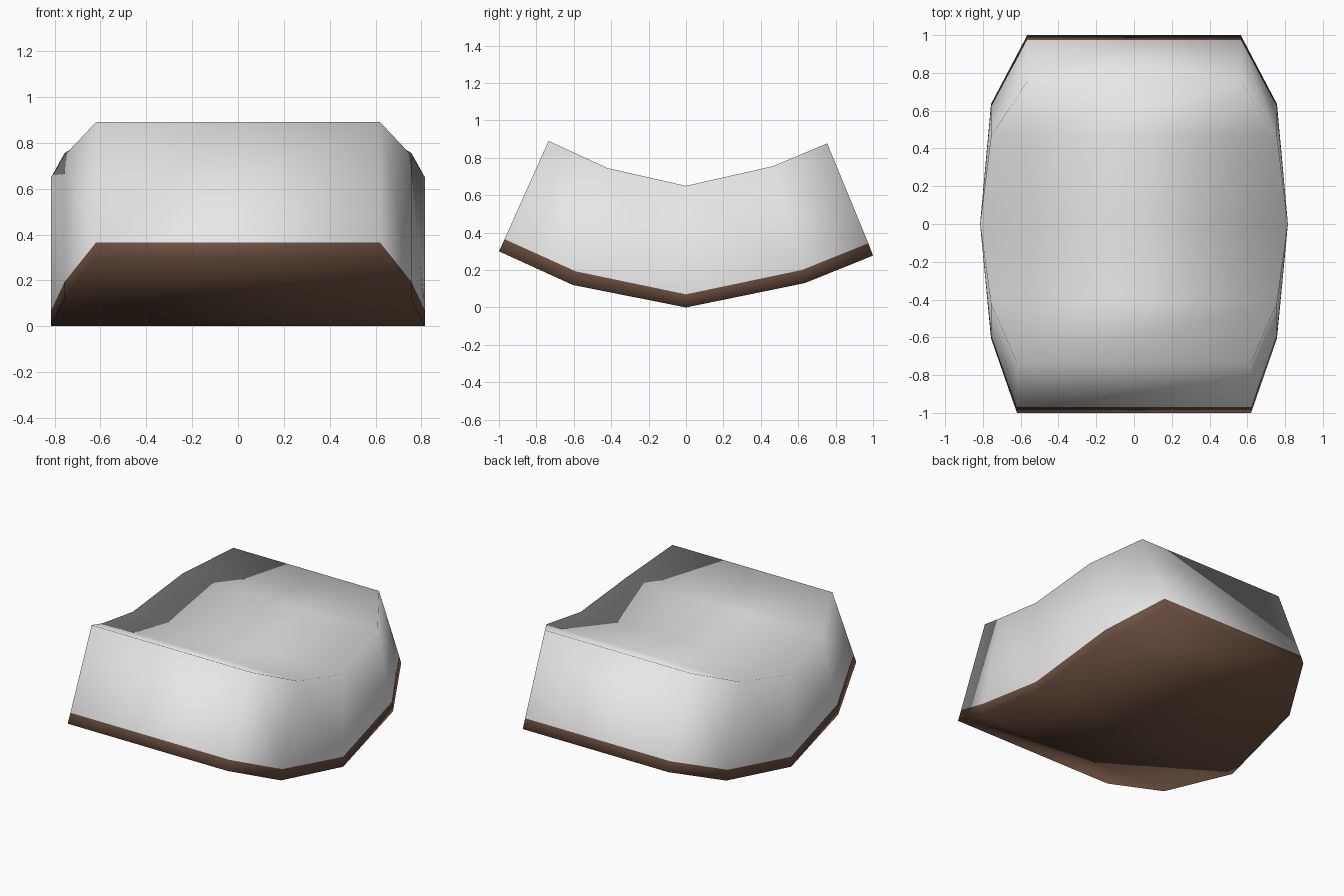
import bpy, bmesh

if "Cube" in bpy.data.objects:
    bpy.data.objects.remove(bpy.data.objects["Cube"])

def material(name, rgb):
    m = bpy.data.materials.new(name)
    m.diffuse_color = (*rgb, 1)
    m.use_nodes = True
    m.node_tree.nodes["Principled BSDF"].inputs["Base Color"].default_value = m.diffuse_color
    return m

# One row per cross-section: half width, then (y, z) of the base, band top and deck
STATIONS = [
    (0.62,  (-1.00, 0.30), (-0.97, 0.365), (-0.735, 0.89)),
    (0.757, (-0.605, 0.12), (-0.59, 0.193), (-0.42, 0.745)),
    (0.815, (0.00, 0.00), (0.00, 0.07), (0.00, 0.65)),
    (0.757, (0.635, 0.13), (0.62, 0.20), (0.465, 0.755)),
    (0.565, (1.00, 0.277), (0.975, 0.343), (0.755, 0.877)),
]

bm = bmesh.new()
# Rings run up the left side and down the right: L base, L band, L deck, R deck, R band, R base
rings = []
for w, *pts in STATIONS:
    left = [bm.verts.new((-w, y, z)) for y, z in pts]
    right = [bm.verts.new((w, y, z)) for y, z in pts]
    rings.append(left + right[::-1])

# Skin between cross-sections; band and underside are brown
for a, b in zip(rings, rings[1:]):
    for i in range(6):
        j = (i + 1) % 6
        f = bm.faces.new((a[i], a[j], b[j], b[i]))
        f.material_index = 1 if i in (0, 4, 5) else 0

# Front and back end walls
for r in (rings[0], rings[-1]):
    bm.faces.new((r[1], r[2], r[3], r[4]))
    bm.faces.new((r[0], r[1], r[4], r[5])).material_index = 1

bmesh.ops.recalc_face_normals(bm, faces=bm.faces)
for f in bm.faces:
    f.smooth = True

mesh = bpy.data.meshes.new("curved_block")
bm.to_mesh(mesh)
bm.free()
mesh.materials.append(material("light grey", (0.8, 0.8, 0.8)))
mesh.materials.append(material("brown base", (0.15, 0.08, 0.05)))
bpy.context.collection.objects.link(bpy.data.objects.new("curved_block", mesh))
